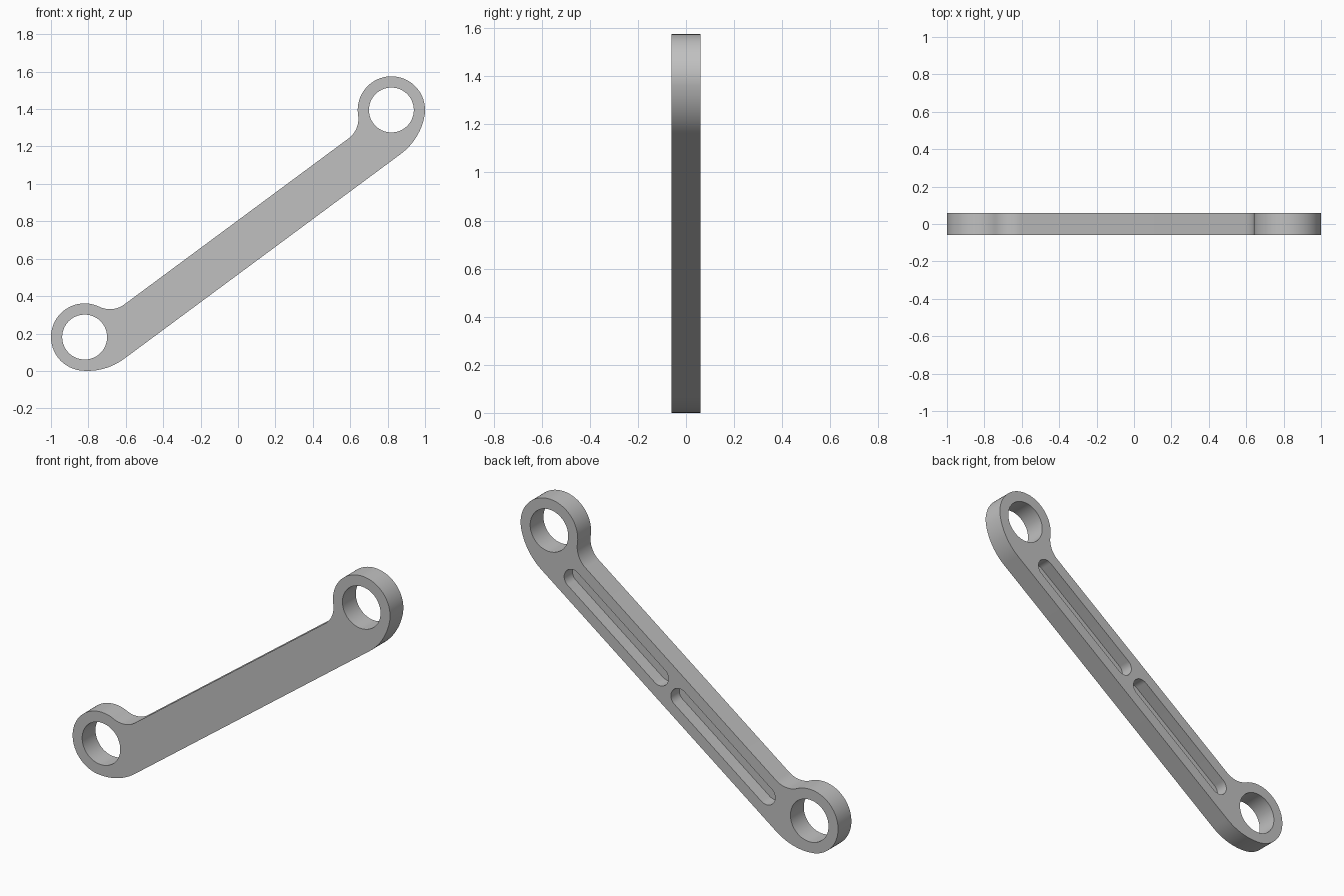
import bpy, bmesh
from math import sin, cos, pi, atan2, hypot, sqrt, radians

if "Cube" in bpy.data.objects:
    bpy.data.objects.remove(bpy.data.objects["Cube"], do_unlink=True)

# Main dimensions; u runs along the bar, v across it
HALF_X, LOW_Z, HIGH_Z = 0.82, 0.181, 1.395
MID_Z = (LOW_Z + HIGH_Z) / 2
TILT = atan2(HIGH_Z - LOW_Z, 2 * HALF_X)
REACH = hypot(HALF_X, (HIGH_Z - LOW_Z) / 2)
RING_R, HOLE_R, HALF_T = 0.18, 0.12, 0.06
TOP_V, LOW_V = 0.014, -0.219
FILLET_R, SWEEP_R = 0.13, 0.328
SLOT_R, SLOT_IN, SLOT_OUT, SLOT_DEPTH = 0.054, 0.077, 0.76, 0.075


def arc(center, r, a0, a1, n):
    return [(center[0] + r * cos(a0 + (a1 - a0) * i / n),
             center[1] + r * sin(a0 + (a1 - a0) * i / n)) for i in range(n + 1)]


def mirrored(points):
    return [(-u, v) for u, v in reversed(points)]


def prism(name, outline, y0, y1):
    """Extrude an outline through the thickness, tilted to the bar's angle."""
    bm = bmesh.new()
    verts = [bm.verts.new((u * cos(TILT) - v * sin(TILT), y0,
                           MID_Z + u * sin(TILT) + v * cos(TILT))) for u, v in outline]
    face = bm.faces.new(verts)
    ext = bmesh.ops.extrude_face_region(bm, geom=[face])
    moved = [g for g in ext["geom"] if isinstance(g, bmesh.types.BMVert)]
    bmesh.ops.translate(bm, verts=moved, vec=(0, y1 - y0, 0))
    bmesh.ops.recalc_face_normals(bm, faces=bm.faces)
    mesh = bpy.data.meshes.new(name)
    bm.to_mesh(mesh)
    bm.free()
    obj = bpy.data.objects.new(name, mesh)
    bpy.context.collection.objects.link(obj)
    return obj


# Link outline: wide lower sweep, ring, then the concave upper fillet
ring = (REACH, 0)
sweep_v = SWEEP_R + LOW_V
sweep = (REACH - sqrt((SWEEP_R - RING_R) ** 2 - sweep_v ** 2), sweep_v)
fillet_v = TOP_V + FILLET_R
fillet = (REACH - sqrt((RING_R + FILLET_R) ** 2 - fillet_v ** 2), fillet_v)
a_sweep = atan2(-sweep[1], ring[0] - sweep[0])
a_fillet = atan2(fillet[1], fillet[0] - ring[0])
half = arc(sweep, SWEEP_R, -pi / 2, a_sweep, 12)
half += arc(ring, RING_R, a_sweep, a_fillet, 48)[1:]
half += arc(fillet, FILLET_R, a_fillet - pi, -pi / 2, 16)[1:]
link = prism("link_arm", half + mirrored(half), -HALF_T, HALF_T)

# Cutters: through holes in both rings, blind slots in the back
slot_v = (TOP_V + LOW_V) / 2
hole = arc(ring, HOLE_R, 0, 2 * pi, 64)[:-1]
slot = (arc((SLOT_OUT, slot_v), SLOT_R, -pi / 2, pi / 2, 20)
        + arc((SLOT_IN, slot_v), SLOT_R, pi / 2, 3 * pi / 2, 20))
cutters = []
for outline in (hole, mirrored(hole)):
    cutters.append(prism("hole_cutter", outline, -2 * HALF_T, 2 * HALF_T))
for outline in (slot, mirrored(slot)):
    cutters.append(prism("slot_cutter", outline, HALF_T - SLOT_DEPTH, 2 * HALF_T))

bpy.ops.object.select_all(action="DESELECT")
bpy.context.view_layer.objects.active = link
link.select_set(True)
for cutter in cutters:
    cutter.hide_render = True
    mod = link.modifiers.new("cut", "BOOLEAN")
    mod.operation, mod.solver, mod.object = "DIFFERENCE", "EXACT", cutter
    bpy.ops.object.modifier_apply(modifier=mod.name)
for cutter in cutters:
    bpy.data.objects.remove(cutter, do_unlink=True)

# Plain grey finish
grey = bpy.data.materials.new("plain_grey")
grey.use_nodes = True
colour = (0.53, 0.53, 0.53, 1)
grey.diffuse_color = colour
grey.node_tree.nodes["Principled BSDF"].inputs["Base Color"].default_value = colour
link.data.materials.clear()
link.data.materials.append(grey)
bpy.ops.object.shade_smooth_by_angle(angle=radians(30))
